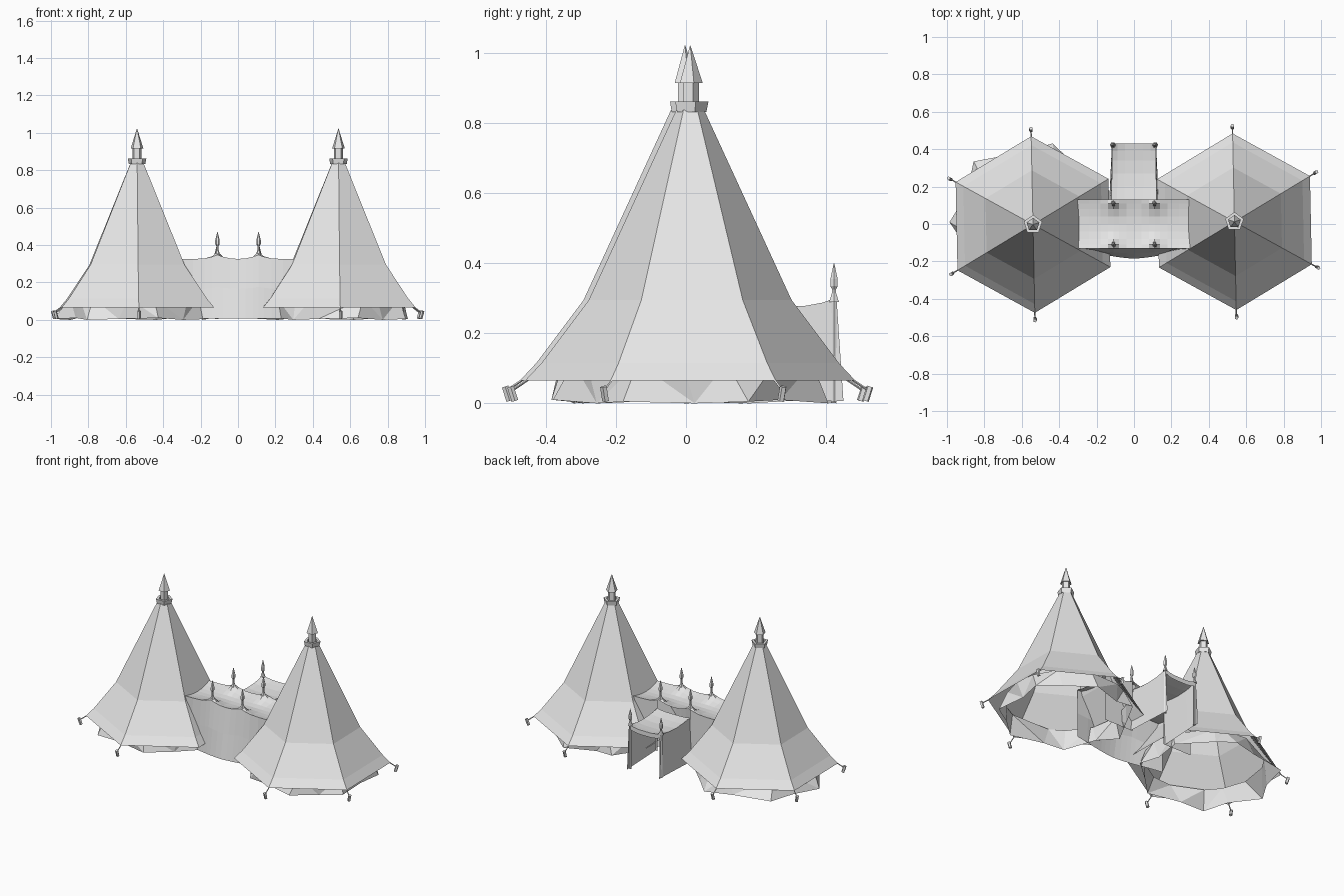
import bpy
import bmesh
import math
import random
from mathutils import Vector

cube = bpy.data.objects.get("Cube")
if cube:
    bpy.data.objects.remove(cube, do_unlink=True)
random.seed(4)

canvas = bpy.data.materials.new("pale_grey_canvas")
canvas.use_nodes = True
canvas.diffuse_color = (0.8, 0.8, 0.8, 1)
canvas.node_tree.nodes["Principled BSDF"].inputs["Base Color"].default_value = (0.8, 0.8, 0.8, 1)


def finish(name, bm, recalc=True):
    if recalc:
        bmesh.ops.recalc_face_normals(bm, faces=bm.faces)
    mesh = bpy.data.meshes.new(name)
    bm.to_mesh(mesh)
    bm.free()
    mesh.materials.append(canvas)
    obj = bpy.data.objects.new(name, mesh)
    bpy.context.collection.objects.link(obj)


def loft(bm, rings, caps=False):
    """Bridge a list of closed point rings."""
    loops = [[bm.verts.new(p) for p in ring] for ring in rings]
    n = len(loops[0])
    for a, b in zip(loops, loops[1:]):
        for i in range(n):
            j = (i + 1) % n
            bm.faces.new((a[i], a[j], b[j], b[i]))
    if caps:
        bm.faces.new(loops[0][::-1])
        bm.faces.new(loops[-1])


def turned(name, centre, profile, sides, angle, caps=False):
    """Faceted body from a (radius, height) profile."""
    bm = bmesh.new()
    rings = []
    for r, z in profile:
        rings.append([(centre[0] + r * math.cos(angle + math.tau * i / sides),
                       centre[1] + r * math.sin(angle + math.tau * i / sides), z)
                      for i in range(sides)])
    loft(bm, rings, caps)
    finish(name, bm)


def rod(name, a, b, radius, sides=4):
    """Straight bar between two points."""
    a, b = Vector(a), Vector(b)
    turn = (b - a).to_track_quat('Z', 'Y')
    bm = bmesh.new()
    ring = [turn @ Vector((radius * math.cos(math.tau * i / sides),
                           radius * math.sin(math.tau * i / sides), 0)) for i in range(sides)]
    loft(bm, [[a + p for p in ring], [b + p for p in ring]], True)
    finish(name, bm)


def sheet(name, us, vs, func):
    """Open cloth surface sampled on a grid."""
    bm = bmesh.new()
    rows = [[bm.verts.new(func(u, v)) for u in us] for v in vs]
    for a, b in zip(rows, rows[1:]):
        for i in range(len(us) - 1):
            bm.faces.new((a[i], a[i + 1], b[i + 1], b[i]))
    finish(name, bm, False)


def skirt(name, centre, shift, spread):
    """Crumpled wall below the roof hem, open underneath."""
    bm = bmesh.new()
    n = 14
    low, high = [], []
    for i in range(n):
        a = math.tau * (i + random.uniform(-0.25, 0.25)) / n
        r = spread + (0.025 if i % 2 else -0.025) + random.uniform(-0.015, 0.015)
        low.append((centre[0] + shift[0] + r * math.cos(a), centre[1] + shift[1] + r * math.sin(a),
                    0.01 * (i % 3) / 2))
        a += random.uniform(-0.12, 0.12)
        high.append((centre[0] + 0.36 * math.cos(a), centre[1] + 0.36 * math.sin(a), 0.115))
    loft(bm, [low, high])
    bmesh.ops.triangulate(bm, faces=bm.faces)
    finish(name, bm)


# Two large hexagonal tents
TURN = math.radians(91.2)
for side, centre, shift, spread in (("right", (-0.54, -0.003), (-0.015, 0.025), 0.4),
                                    ("left", (0.537, 0.012), (-0.005, 0.005), 0.375)):
    turned(side + "_tent_roof", centre,
           [(0.472, 0.065), (0.425, 0.115), (0.29, 0.295), (0.04, 0.838)], 6, TURN)
    skirt(side + "_tent_skirt", centre, shift, spread)
    turned(side + "_tent_collar", centre,
           [(0.046, 0.832), (0.052, 0.862), (0.035, 0.862), (0.034, 0.845)], 5, 0.3, True)
    turned(side + "_tent_finial", centre,
           [(0.025, 0.84), (0.025, 0.915), (0.036, 0.915), (0.001, 1.022)], 5, 0.3, True)
    # Guy ropes and pegs on the outer corners
    for k in range(6):
        a = TURN + k * math.tau / 6
        out = Vector((math.cos(a), math.sin(a), 0))
        if out.x * centre[0] < -0.1:
            continue
        base = Vector((*centre, 0))
        rod(f"{side}_guy_rope_{k}", base + out * 0.46 + Vector((0, 0, 0.07)),
            base + out * 0.51 + Vector((0, 0, 0.036)), 0.0035)
        rod(f"{side}_tent_peg_{k}", base + out * 0.501 + Vector((0, 0, 0.007)),
            base + out * 0.514 + Vector((0, 0, 0.048)), 0.01, 5)

# Central hall between the tents
POLE = 0.11
HALF = 0.13
XS = [-0.33, -0.24, -0.18, -0.14, -POLE, -0.08, -0.04, 0, 0.04, 0.08, POLE, 0.14, 0.18, 0.24, 0.33]
YS = [-HALF, -POLE, -0.08, -0.04, 0, 0.04, 0.08, POLE, HALF]


def hall_height(x, y):
    d = math.hypot(abs(x) - POLE, abs(y) - POLE)
    sag = 0.018 * (1 - (y / HALF) ** 2)
    return 0.325 - sag + 0.045 * math.exp(-d / 0.028)


sheet("hall_roof", XS, YS, lambda x, y: (x, y, hall_height(x, y)))


def front_point(x, t):
    bulge = 0.055 * max(0, 1 - abs(x / 0.3) ** 1.5) * (1 - t)
    return (x, -HALF - bulge, 0.006 + t * (hall_height(x, -HALF) - 0.006))


sheet("hall_front_wall", XS, [0, 0.5, 1], front_point)
for s, name in ((-1, "right"), (1, "left")):
    sheet(name + "_hall_back_wall", [s * x for x in (0.12, 0.18, 0.24, 0.33)], [0, 0.5, 1],
          lambda x, t: (x, HALF, 0.006 + t * (hall_height(x, HALF) - 0.006)))


def spire(name, x, y, base, top):
    turned(name, (x, y), [(0.016, base), (0.007, base + 0.025), (0.006, top - 0.075), (0.012, top - 0.065),
                          (0.012, top - 0.045), (0.001, top)], 6, 0, True)


for sx, xn in ((-1, "right"), (1, "left")):
    for sy, yn in ((-1, "front"), (1, "back")):
        spire(f"{yn}_{xn}_hall_spire", sx * POLE, sy * POLE, 0.345, 0.47)

# Entrance porch at the back
END = 0.43


def porch_height(x, y):
    edge = (abs(x) / 0.12) ** 4
    t = (y - HALF) / (END - HALF)
    return 0.29 - 0.015 * math.sin(math.pi * t) - 0.008 * (1 - edge) + 0.012 * edge * t ** 8


PX = [-0.12, -0.09, -0.05, 0, 0.05, 0.09, 0.12]
PY = [HALF, 0.2, 0.27, 0.34, 0.39, END]
sheet("porch_roof", PX, PY, lambda x, y: (x * (1 - 0.08 * (y - HALF)), y, porch_height(x, y)))
sheet("porch_end_hem", PX, [0, 1],
      lambda x, t: (x * 0.976, END, porch_height(x, END) - 0.03 * t))
for s, name in ((-1, "right"), (1, "left")):
    sheet(name + "_porch_wall", PY, [0, 1],
          lambda y, t: (s * (0.118 + 0.014 * (1 - t) * (END - y) / 0.3), y + 0.02 * (1 - t) * (y == END),
                        0.006 + t * (porch_height(0.12, y) - 0.006)))
    rod(name + "_porch_post", (s * 0.113, 0.423, 0.004), (s * 0.113, 0.423, 0.31), 0.009, 6)
    spire(name + "_porch_spire", s * 0.113, 0.423, 0.29, 0.4)
